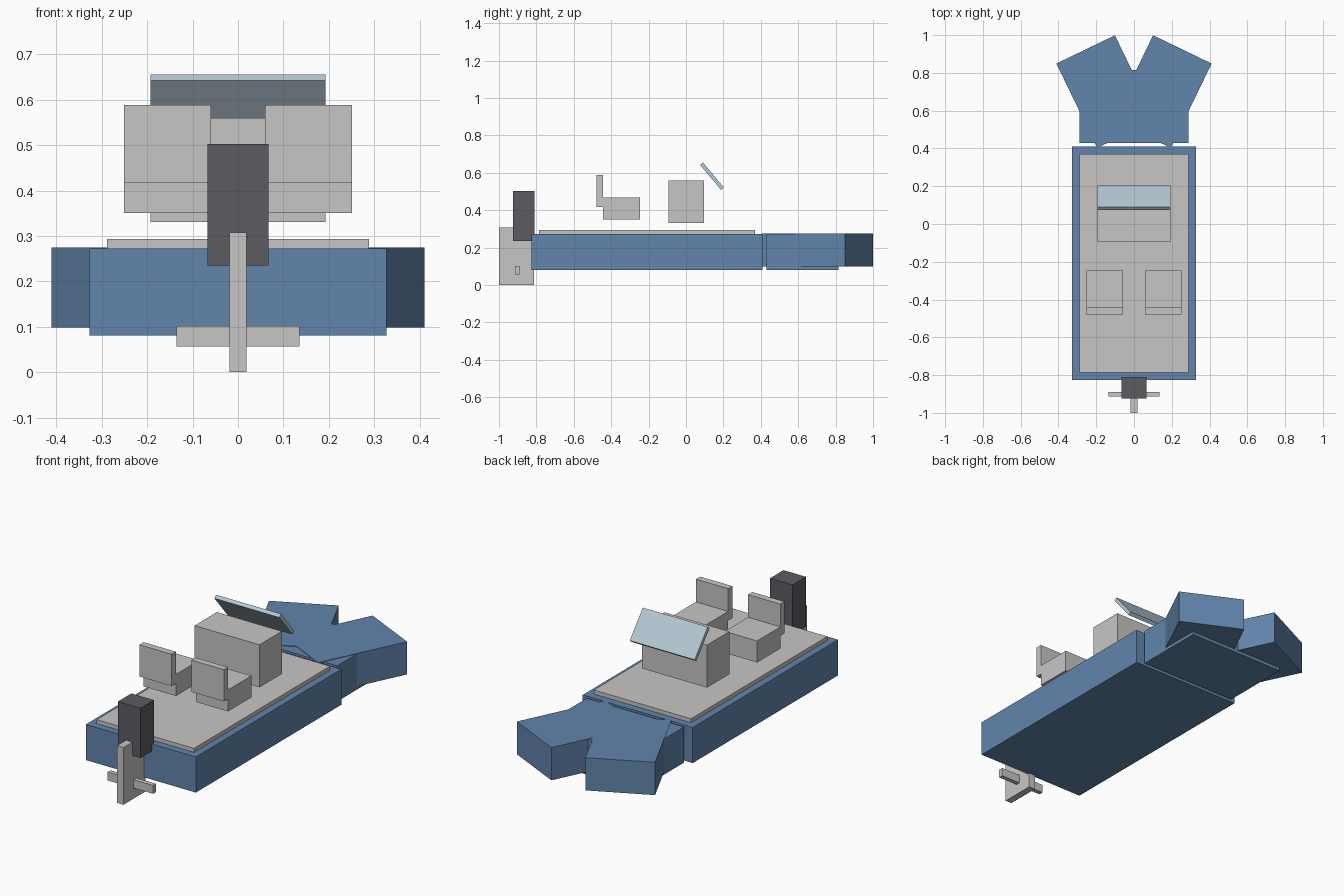
import bpy
import math
from mathutils import Matrix, Vector
import bmesh

default = bpy.data.objects.get("Cube")
if default:
    bpy.data.objects.remove(default, do_unlink=True)


def material(name, rgb):
    mat = bpy.data.materials.new(name)
    mat.use_nodes = True
    colour = (*rgb, 1.0)
    mat.diffuse_color = colour
    mat.node_tree.nodes["Principled BSDF"].inputs["Base Color"].default_value = colour
    return mat


blue = material("hull blue", (0.122, 0.235, 0.413))
grey = material("light grey", (0.58, 0.565, 0.55))
dark = material("motor charcoal", (0.107, 0.105, 0.12))
glass = material("pale glass blue", (0.46, 0.58, 0.66))


def box(name, mat, x, y, z, rotation=None):
    """Box spanning the given ranges, optionally turned about its centre."""
    spans = (x, y, z)
    centre = Vector([(a + b) / 2 for a, b in spans])
    size = Matrix.Diagonal([b - a for a, b in spans]).to_4x4()
    bm = bmesh.new()
    bmesh.ops.create_cube(bm, size=1.0, matrix=size)
    mesh = bpy.data.meshes.new(name)
    bm.to_mesh(mesh)
    bm.free()
    mesh.materials.append(mat)
    obj = bpy.data.objects.new(name, mesh)
    obj.location = centre
    if rotation:
        obj.rotation_euler = rotation
    bpy.context.collection.objects.link(obj)
    return obj


# Hull, deck and bow centre
box("hull", blue, (-0.327, 0.327), (-0.825, 0.41), (0.081, 0.2725))
box("deck", grey, (-0.289, 0.289), (-0.787, 0.37), (0.272, 0.294))
box("bow_centre", blue, (-0.289, 0.289), (0.43, 0.815), (0.081, 0.2725))

# Splayed bow blocks and seats, one per side
for side, label in ((1, "left"), (-1, "right")):
    cx = 0.148 * side
    box(f"bow_{label}", blue, (cx - 0.172, cx + 0.172), (0.453, 0.949),
        (0.099, 0.275), (0, 0, math.radians(-25.8 * side)))
    sx = 0.155 * side
    width = (sx - 0.096, sx + 0.096)
    box(f"seat_base_{label}", grey, width, (-0.443, -0.245), (0.351, 0.467))
    box(f"seat_back_{label}", grey, width, (-0.479, -0.443), (0.418, 0.589))

# Console and tilted windscreen
box("console", grey, (-0.193, 0.193), (-0.093, 0.097), (0.331, 0.56))
box("windscreen", glass, (-0.193, 0.193), (0.0515, 0.2265), (0.572, 0.592),
    (math.radians(-50), 0, 0))

# Outboard motor
box("motor_cowl", dark, (-0.067, 0.067), (-0.924, -0.81), (0.235, 0.503))
box("motor_leg", grey, (-0.019, 0.019), (-1.0, -0.813), (0.0, 0.308))
box("propeller", grey, (-0.135, 0.135), (-0.914, -0.89), (0.057, 0.102))
